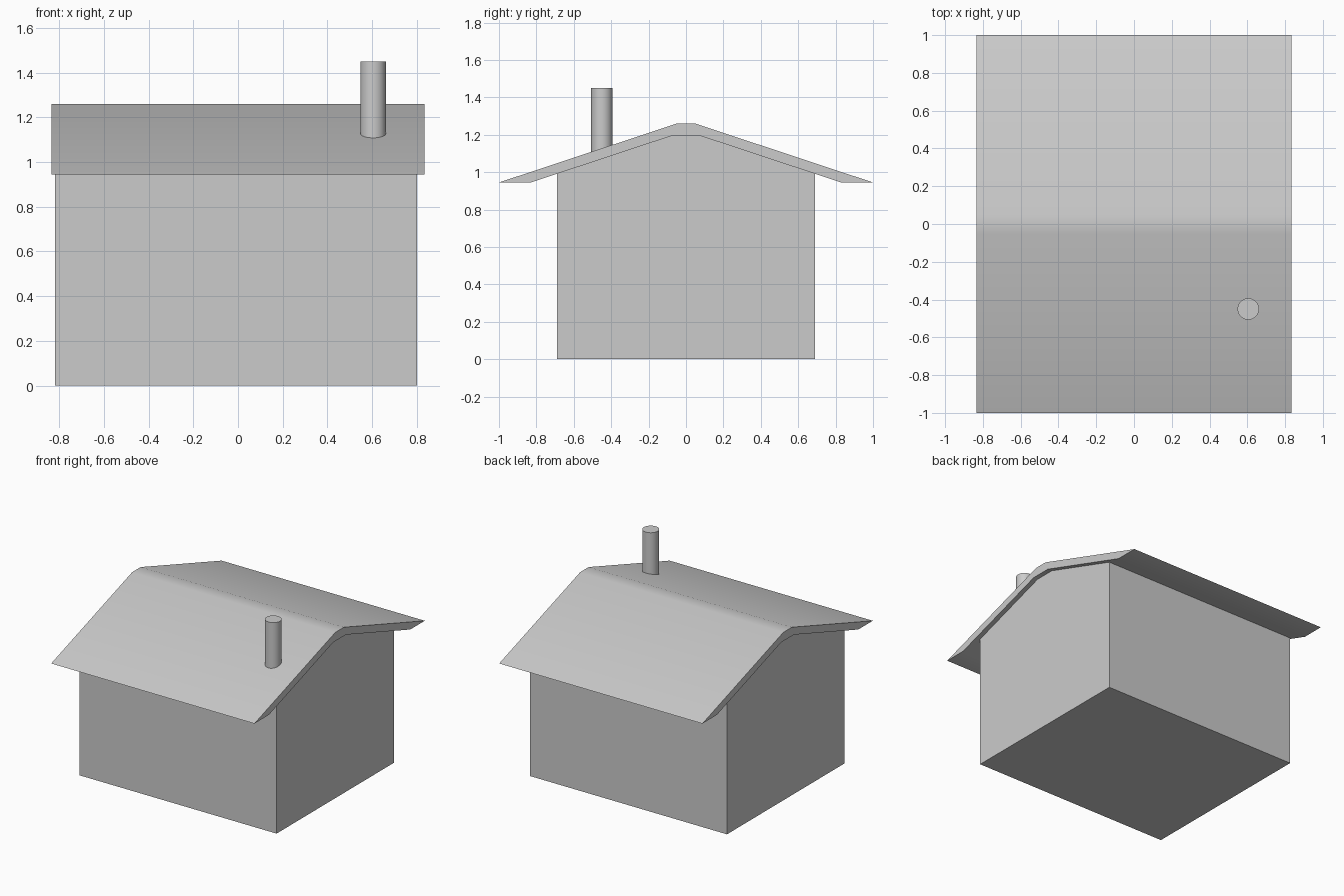
import bpy
import bmesh

if "Cube" in bpy.data.objects:
    bpy.data.objects.remove(bpy.data.objects["Cube"], do_unlink=True)

# One plain grey for the whole house
GREY = (0.6, 0.6, 0.6, 1.0)
grey = bpy.data.materials.new("plain grey")
grey.use_nodes = True
grey.diffuse_color = GREY
grey.node_tree.nodes["Principled BSDF"].inputs["Base Color"].default_value = GREY


def finish(obj, name):
    obj.name = obj.data.name = name
    obj.data.materials.append(grey)
    bpy.ops.object.select_all(action="DESELECT")
    obj.select_set(True)
    bpy.context.view_layer.objects.active = obj
    bpy.ops.object.shade_smooth_by_angle()
    return obj


def mirrored(half):
    """Complete a half outline in (y, z) by mirroring it across y = 0."""
    return half + [(-y, z) for y, z in reversed(half)]


def extrude_along_x(name, outline, x0, x1):
    bm = bmesh.new()
    face = bm.faces.new([bm.verts.new((x0, y, z)) for y, z in outline])
    swept = bmesh.ops.extrude_face_region(bm, geom=[face])["geom"]
    moved = [v for v in swept if isinstance(v, bmesh.types.BMVert)]
    bmesh.ops.translate(bm, vec=(x1 - x0, 0, 0), verts=moved)
    bmesh.ops.recalc_face_normals(bm, faces=bm.faces)
    mesh = bpy.data.meshes.new(name)
    bm.to_mesh(mesh)
    bm.free()
    obj = bpy.data.objects.new(name, mesh)
    bpy.context.collection.objects.link(obj)
    return finish(obj, name)


# Walls with gable ends that meet the underside of the roof
extrude_along_x("walls", mirrored([(0.69, 0), (0.69, 0.995), (0.075, 1.195)]),
                -0.82, 0.80)

# Roof slab: blunt ridge, eaves cut off level
upper = [(1.0, 0.945), (0.05, 1.26)]
lower = [(0.075, 1.195), (0.83, 0.945)]
roof_outline = upper + [(-y, z) for y, z in reversed(upper)]
roof_outline += [(-y, z) for y, z in reversed(lower)] + lower
extrude_along_x("roof", roof_outline, -0.835, 0.835)

# Round chimney on the front slope
BOTTOM, TOP = 1.10, 1.45
bpy.ops.mesh.primitive_cylinder_add(vertices=32, radius=0.057, depth=TOP - BOTTOM,
                                    location=(0.605, -0.45, (TOP + BOTTOM) / 2))
finish(bpy.context.object, "chimney")
